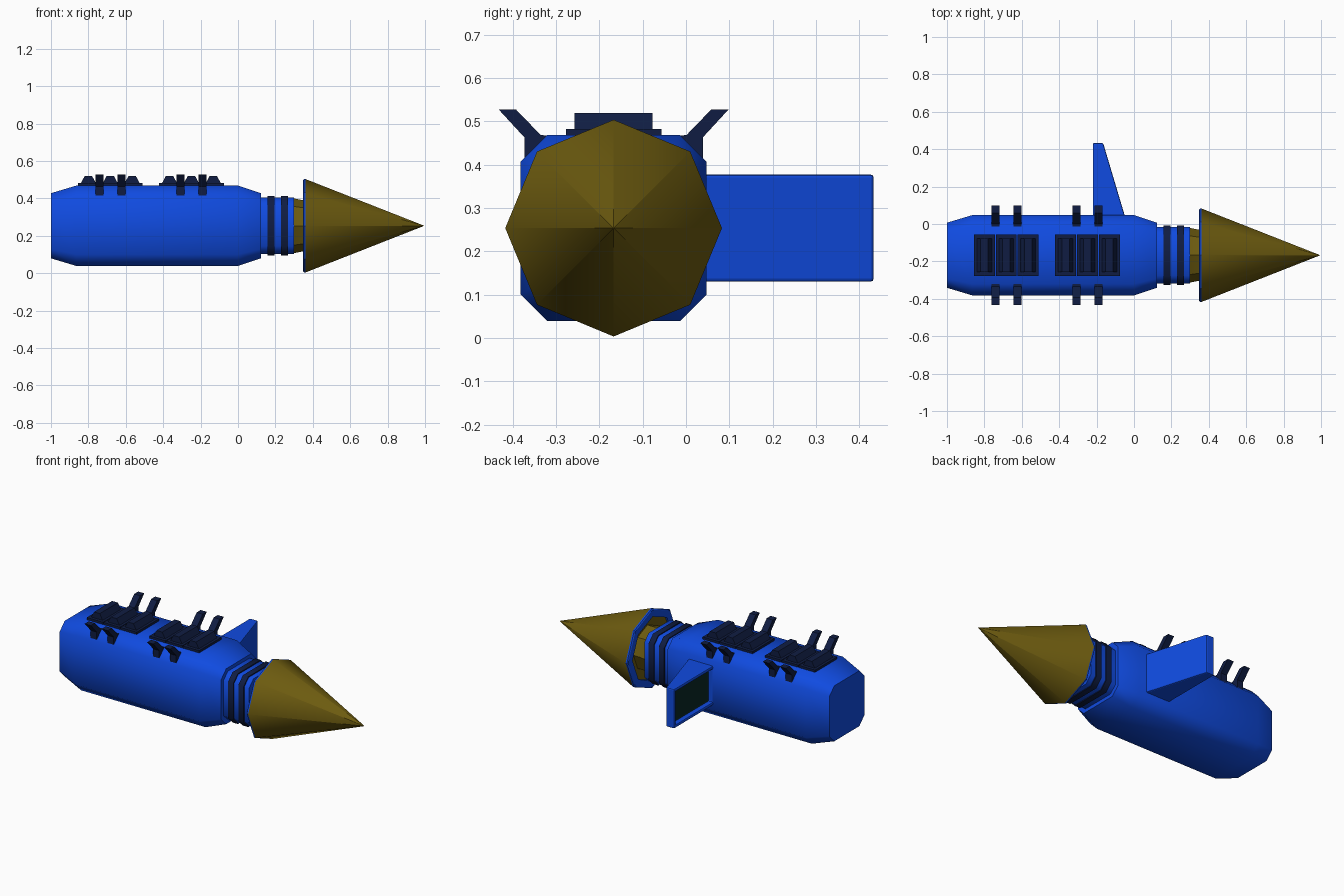
import bpy, bmesh, math

if "Cube" in bpy.data.objects:
    bpy.data.objects.remove(bpy.data.objects["Cube"])

CY, CZ = -0.167, 0.2535          # long axis of the hull


def material(name, rgb):
    m = bpy.data.materials.new(name)
    m.diffuse_color = (*rgb, 1)
    m.use_nodes = True
    m.node_tree.nodes["Principled BSDF"].inputs["Base Color"].default_value = m.diffuse_color
    return m


BLUE = material("blue_paint", (0.005, 0.07, 0.75))
NAVY = material("navy_metal", (0.005, 0.012, 0.055))
OLIVE = material("olive_metal", (0.155, 0.107, 0.005))
GREEN = material("dark_green", (0.003, 0.02, 0.018))


def finish(name, bm, *mats, angle=None):
    bmesh.ops.recalc_face_normals(bm, faces=bm.faces)
    me = bpy.data.meshes.new(name)
    bm.to_mesh(me)
    bm.free()
    for m in mats:
        me.materials.append(m)
    if angle:
        me.shade_smooth()
        me.set_sharp_from_angle(angle=math.radians(angle))
    ob = bpy.data.objects.new(name, me)
    bpy.context.collection.objects.link(ob)
    return ob


# Unit cross-sections: bevelled square and eight-sided ring
B = 0.715
SQUARE = [(1, -B), (1, B), (B, 1), (-B, 1), (-1, B), (-1, -B), (-B, -1), (B, -1)]
OCTAGON = [(math.cos(i * math.pi / 4), math.sin(i * math.pi / 4)) for i in range(8)]


def loft(name, section, stations, mat, angle=40, caps=True):
    """Sweep a section along x through (x, size) stations."""
    bm = bmesh.new()
    rings = [[bm.verts.new((x, CY + s * y, CZ + s * z)) for y, z in section]
             for x, s in stations]
    n = len(section)
    for a, b in zip(rings, rings[1:]):
        for i in range(n):
            j = (i + 1) % n
            bm.faces.new((a[i], a[j], b[j], b[i]))
    if caps:
        bm.faces.new(rings[0])
        bm.faces.new(rings[-1])
    bmesh.ops.remove_doubles(bm, verts=bm.verts, dist=1e-5)
    return finish(name, bm, mat, angle=angle)


def prism(bm, pts, vec):
    """Extrude a closed outline of 3D points along a vector."""
    f = bm.faces.new([bm.verts.new(p) for p in pts])
    r = bmesh.ops.extrude_face_region(bm, geom=[f])
    moved = [v for v in r["geom"] if isinstance(v, bmesh.types.BMVert)]
    bmesh.ops.translate(bm, verts=moved, vec=vec)


# Hull and neck
loft("hull", SQUARE, [(-1, 0.174), (-0.865, 0.2145), (0, 0.2145), (0.122, 0.174)], BLUE, 50)
loft("neck", SQUARE, [(0.11, 0.152), (0.30, 0.152)], BLUE, 50)
for k, x in enumerate((0.158, 0.23)):
    loft(f"neck_ring_{k + 1}", SQUARE, [(x, 0.158), (x + 0.037, 0.158)], NAVY, 50)

# Drill: shaft, cone and blue rim behind the cone
loft("drill_shaft", OCTAGON, [(0.29, 0.148), (0.34, 0.138), (0.40, 0.138)], OLIVE)
loft("drill_cone", OCTAGON, [(0.40, 0.10), (0.36, 0.20), (0.36, 0.25), (0.995, 0.0005)], OLIVE, 50)
loft("drill_rim", OCTAGON, [(0.362, 0.20), (0.348, 0.20), (0.348, 0.243),
                            (0.353, 0.25), (0.362, 0.25)], BLUE, 30, caps=False)

# Side fin with a recessed opening at the back
bm = bmesh.new()
z0, z1 = 0.13, 0.377
prism(bm, [(-0.22, 0.03, z0), (-0.22, 0.433, z0), (-0.165, 0.433, z0), (-0.045, 0.03, z0)],
      (0, 0, z1 - z0))
bmesh.ops.recalc_face_normals(bm, faces=bm.faces)
rear = min(bm.faces, key=lambda f: f.calc_center_median().x)
bmesh.ops.inset_region(bm, faces=[rear], thickness=0.028)
r = bmesh.ops.extrude_face_region(bm, geom=[rear])
bmesh.ops.translate(bm, vec=(0.03, 0, 0),
                    verts=[v for v in r["geom"] if isinstance(v, bmesh.types.BMVert)])
if rear.is_valid and rear.calc_center_median().x < -0.21:
    bmesh.ops.delete(bm, geom=[rear], context="FACES_ONLY")
for f in bm.faces:
    if abs(f.calc_center_median().x + 0.19) < 0.001:
        f.material_index = 1
fin = finish("side_fin", bm, BLUE, GREEN)
bev = fin.modifiers.new("soft_edges", "BEVEL")
bev.width, bev.segments, bev.limit_method = 0.007, 2, "ANGLE"

# Two groups of three roof panels, each with a raised ridge
for g, start in enumerate((-0.856, -0.422)):
    bm = bmesh.new()
    for k in range(3):
        a = start + k * 0.117
        c = a + 0.056
        prism(bm, [(a, CY - 0.11, 0.455), (a + 0.112, CY - 0.11, 0.455),
                   (a + 0.112, CY - 0.11, 0.482), (a, CY - 0.11, 0.482)], (0, 0.22, 0))
        prism(bm, [(c - 0.042, CY - 0.09, 0.478), (c + 0.042, CY - 0.09, 0.478),
                   (c + 0.02, CY - 0.09, 0.519), (c - 0.02, CY - 0.09, 0.519)], (0, 0.18, 0))
    finish(f"roof_panels_{g + 1}", bm, NAVY)

# Angled brackets along both shoulders
BRACKET = [(0.265, 0.527), (0.225, 0.527), (0.168, 0.468), (0.145, 0.467),
           (0.145, 0.44), (0.195, 0.405), (0.206, 0.415), (0.206, 0.463)]
for side, label in ((-1, "front"), (1, "back")):
    for k, x in enumerate((-0.741, -0.623, -0.307, -0.189)):
        bm = bmesh.new()
        prism(bm, [(x - 0.021, CY + side * y, z) for y, z in BRACKET], (0.042, 0, 0))
        finish(f"{label}_bracket_{k + 1}", bm, NAVY)
